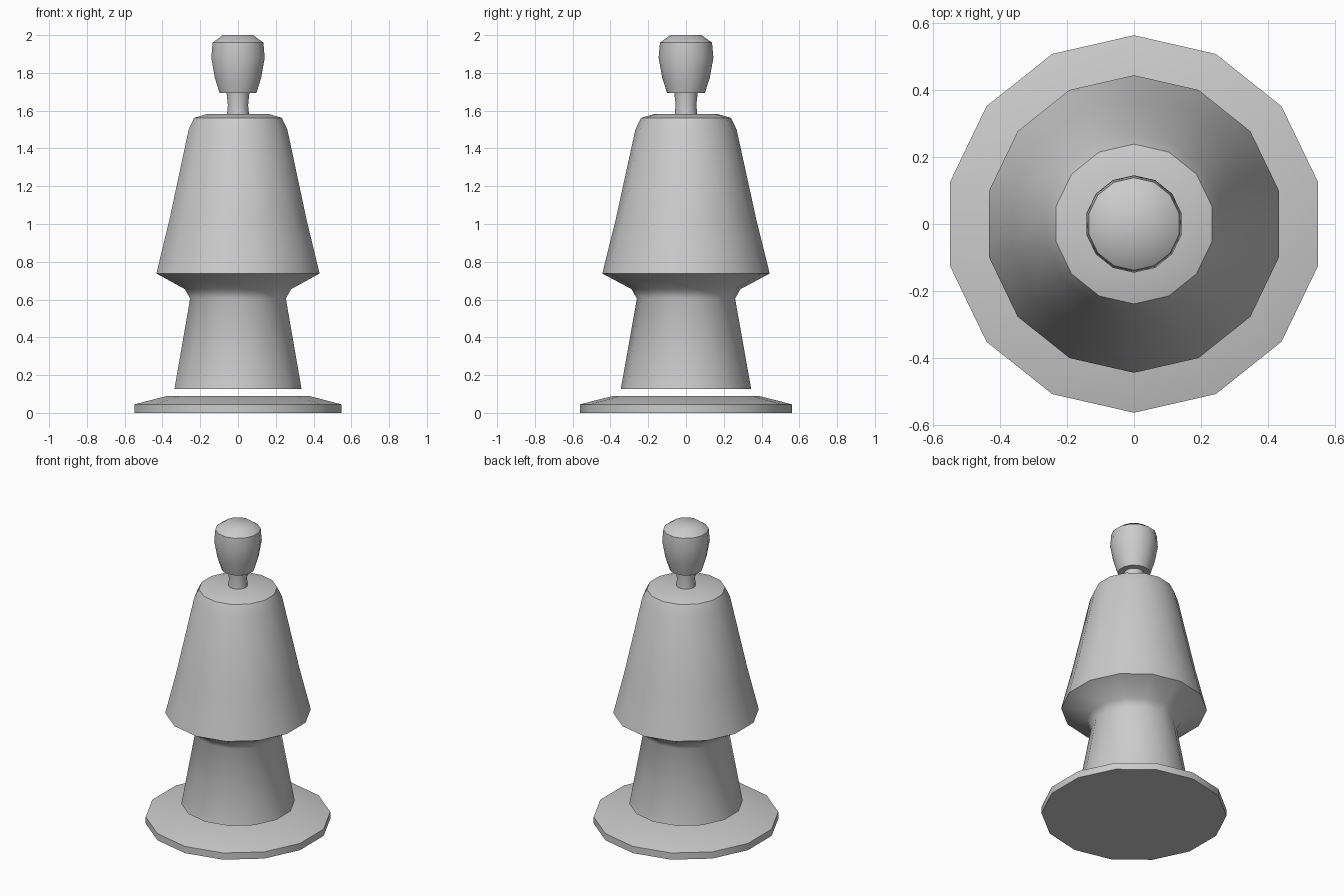
import bpy, bmesh
from math import sin, cos, pi

if "Cube" in bpy.data.objects:
    bpy.data.objects.remove(bpy.data.objects["Cube"])

SIDES = 14


def lathe(name, profile, sharp):
    """Closed 14-sided turned part; sharp lists the profile rings kept crisp."""
    bm = bmesh.new()
    rings = [[bm.verts.new((r * sin(2 * pi * i / SIDES), r * cos(2 * pi * i / SIDES), z))
              for i in range(SIDES)] for r, z in profile]
    for a, b in zip(rings, rings[1:]):
        for i in range(SIDES):
            j = (i + 1) % SIDES
            bm.faces.new((a[i], a[j], b[j], b[i]))
    # caps as fans so that the tops shade smoothly
    for ring in (rings[0], rings[-1]):
        c = bm.verts.new((0, 0, ring[0].co.z))
        for i in range(SIDES):
            bm.faces.new((ring[i], ring[(i + 1) % SIDES], c))
    bmesh.ops.recalc_face_normals(bm, faces=bm.faces)
    for f in bm.faces:
        f.smooth = True
    for k in sharp:
        for i in range(SIDES):
            bm.edges.get((rings[k][i], rings[k][(i + 1) % SIDES])).smooth = False
    mesh = bpy.data.meshes.new(name)
    bm.to_mesh(mesh)
    bm.free()
    ob = bpy.data.objects.new(name, mesh)
    bpy.context.collection.objects.link(ob)
    return ob


# Foot disc with a sloped upper face
lathe("base_disc", [(0.562, 0), (0.562, 0.045), (0.385, 0.09)], [0, 1])

# Lower skirt, flared collar and tapered upper body
lathe("body", [(0.345, 0.127), (0.26, 0.605), (0.288, 0.655), (0.443, 0.738),
               (0.373, 1.02), (0.268, 1.5), (0.238, 1.562), (0.165, 1.583)],
      [0, 3, 6])

# Waisted neck
lathe("neck", [(0.06, 1.575), (0.055, 1.63), (0.062, 1.695)], [0, 2])

# Head with a shallow domed cap
lathe("head", [(0.1, 1.693), (0.126, 1.775), (0.145, 1.88), (0.138, 1.96),
               (0.082, 2.0)], [0, 3])
